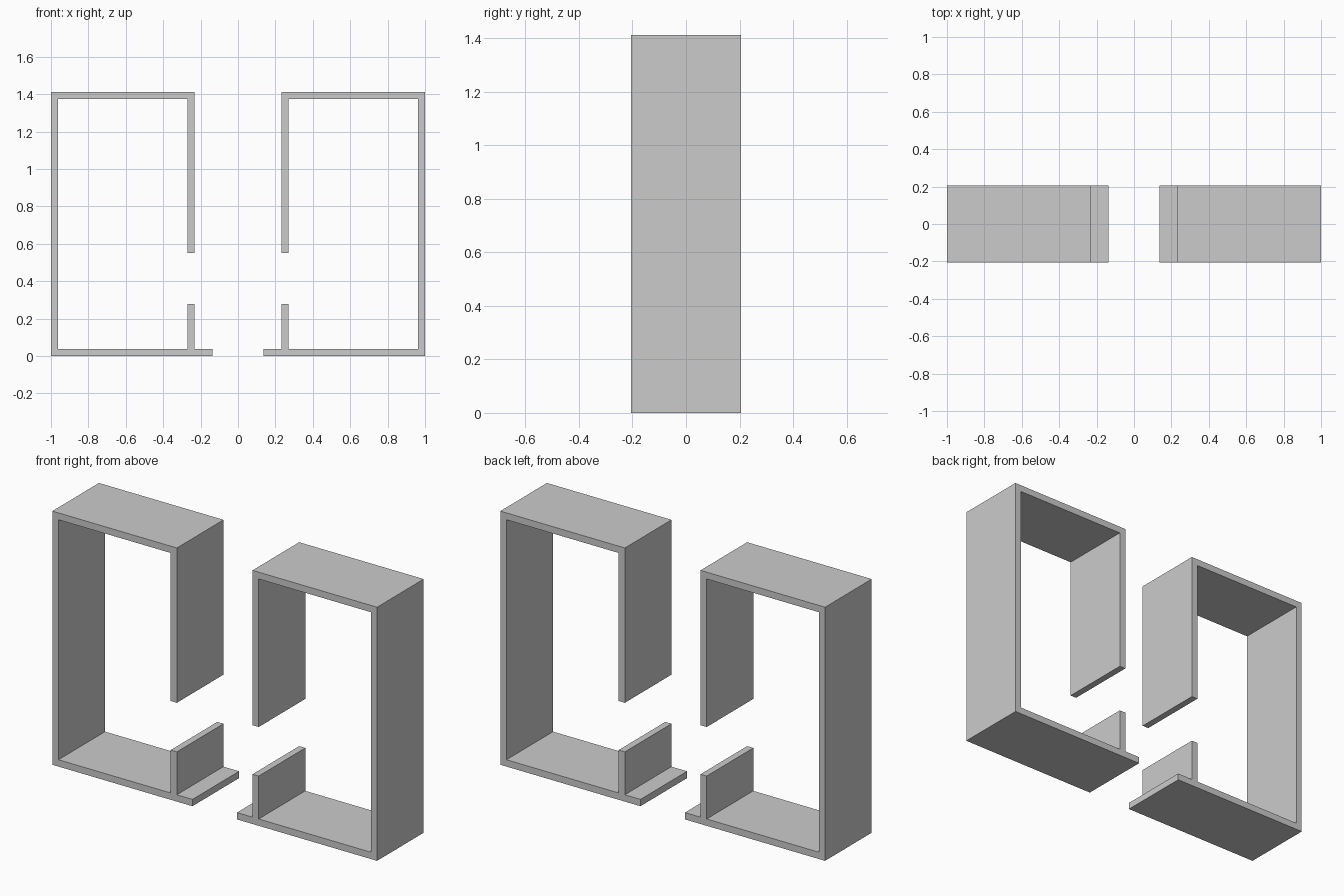
import bpy, bmesh

if "Cube" in bpy.data.objects:
    bpy.data.objects.remove(bpy.data.objects["Cube"])

HALF_DEPTH = 0.205
T = 0.038                      # wall thickness
OUT, IN, LIP = 1.0, 0.233, 0.137   # outer wall, inner wall, floor lip (x)
TOP, GAP_TOP, GAP_LOW = 1.412, 0.55, 0.277

# Open frame outline: lip, floor, outer wall, roof and split inner wall
PROFILE = [
    (LIP, 0), (OUT, 0), (OUT, TOP), (IN, TOP), (IN, GAP_TOP),
    (IN + T, GAP_TOP), (IN + T, TOP - T), (OUT - T, TOP - T),
    (OUT - T, T), (IN + T, T), (IN + T, GAP_LOW), (IN, GAP_LOW),
    (IN, T), (LIP, T),
]


def frame(name, side):
    bm = bmesh.new()
    face = bm.faces.new([bm.verts.new((side * x, -HALF_DEPTH, z)) for x, z in PROFILE])
    ext = bmesh.ops.extrude_face_region(bm, geom=[face], use_keep_orig=True)
    verts = [g for g in ext["geom"] if isinstance(g, bmesh.types.BMVert)]
    bmesh.ops.translate(bm, verts=verts, vec=(0, 2 * HALF_DEPTH, 0))
    bmesh.ops.recalc_face_normals(bm, faces=bm.faces)
    mesh = bpy.data.meshes.new(name)
    bm.to_mesh(mesh)
    bm.free()
    bpy.context.collection.objects.link(bpy.data.objects.new(name, mesh))


# Mirrored pair of frames
frame("left_frame", -1)
frame("right_frame", 1)
